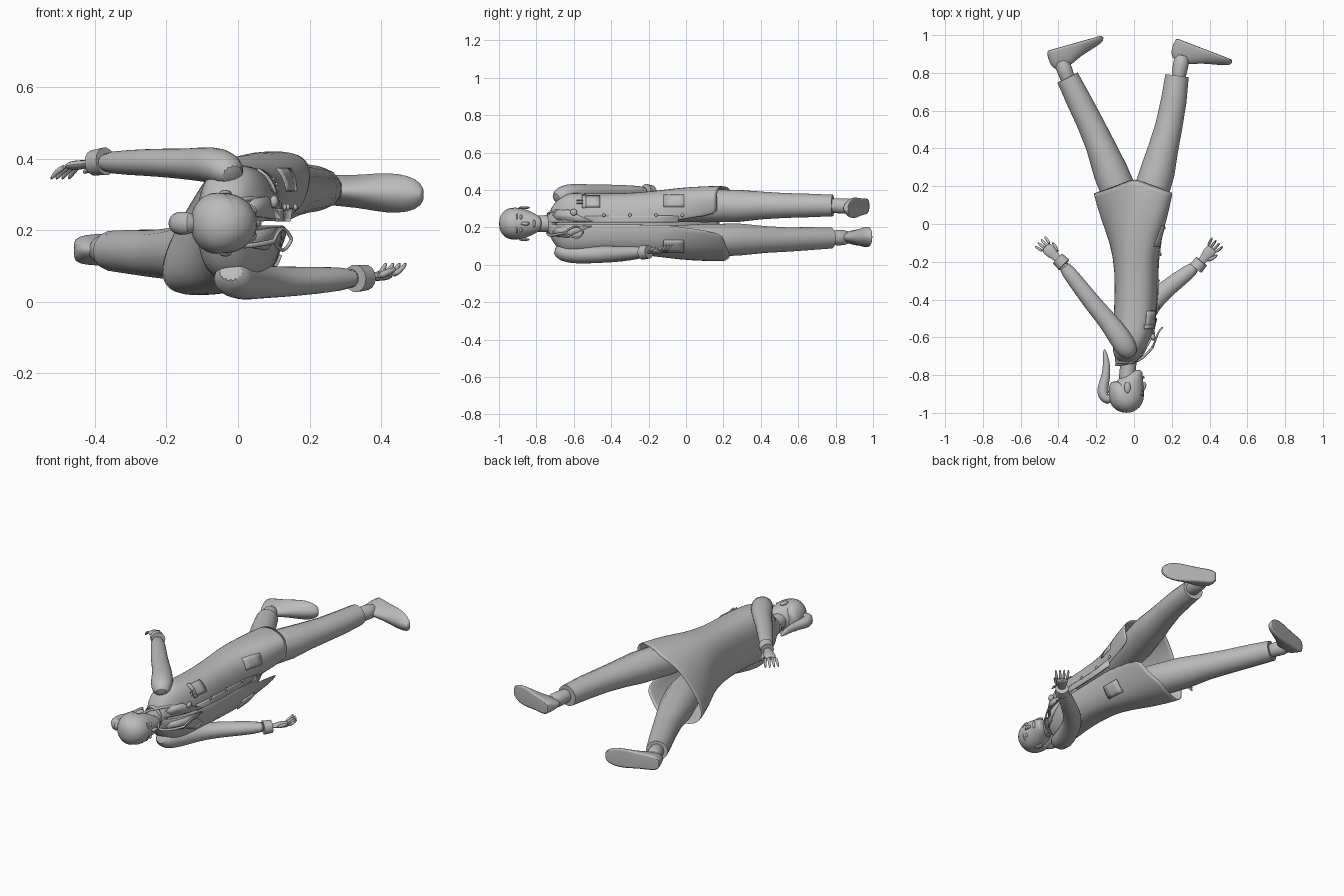
import bpy, bmesh, math
from mathutils import Vector as V

if "Cube" in bpy.data.objects:
    bpy.data.objects.remove(bpy.data.objects["Cube"])

grey = bpy.data.materials.new("plain grey")
grey.use_nodes = True
grey.diffuse_color = (0.5, 0.5, 0.5, 1)
grey.node_tree.nodes["Principled BSDF"].inputs["Base Color"].default_value = (0.5, 0.5, 0.5, 1)
MID = 0.22          # body's mid plane in z
Z = V((0, 0, 1))


def finish(name, bm, smooth=1, thick=0):
    bmesh.ops.recalc_face_normals(bm, faces=bm.faces)
    me = bpy.data.meshes.new(name)
    bm.to_mesh(me)
    bm.free()
    me.materials.append(grey)
    ob = bpy.data.objects.new(name, me)
    bpy.context.collection.objects.link(ob)
    if thick:
        mod = ob.modifiers.new("thickness", "SOLIDIFY")
        mod.thickness = thick
    if smooth:
        ob.modifiers.new("smooth", "SUBSURF").levels = smooth
        ob.modifiers["smooth"].render_levels = smooth
    bpy.ops.object.select_all(action="DESELECT")
    ob.select_set(True)
    bpy.context.view_layer.objects.active = ob
    bpy.ops.object.shade_smooth_by_angle(angle=math.radians(45))
    return ob


def skin(name, rings, closed=True, caps=True, smooth=1, thick=0):
    """Bridge a row of point rings into one surface."""
    bm = bmesh.new()
    rows = [[bm.verts.new(p) for p in ring] for ring in rings]
    n = len(rows[0])
    for a, b in zip(rows, rows[1:]):
        for i in range(n if closed else n - 1):
            j = (i + 1) % n
            bm.faces.new((a[i], a[j], b[j], b[i]))
    if caps:
        bm.faces.new(rows[0])
        bm.faces.new(rows[-1])
    return finish(name, bm, smooth, thick)


def oval(c, u, v, n=14):
    return [V(c) + u * math.cos(t) + v * math.sin(t)
            for t in (math.tau * i / n for i in range(n))]


def limb(name, stations, flat=1.0, n=14, smooth=1):
    """Tube through (x, y, z, radius); flat scales it across the xy plane normal."""
    pts = [V(s[:3]) for s in stations]
    rings = []
    for i, s in enumerate(stations):
        d = (pts[min(i + 1, len(pts) - 1)] - pts[max(i - 1, 0)]).normalized()
        u = d.cross(Z).normalized()
        rings.append(oval(pts[i], u * s[3], u.cross(d) * s[3] * flat, n))
    return skin(name, rings, smooth=smooth)


def upright(name, stations):
    """Body shape from (y, centre x, half depth, half width)."""
    return skin(name, [oval((x, y, MID), V((rx, 0, 0)), Z * rz, 16)
                       for y, x, rx, rz in stations])


def ball(name, c, r):
    bm = bmesh.new()
    bmesh.ops.create_uvsphere(bm, u_segments=16, v_segments=10, radius=1)
    bmesh.ops.scale(bm, vec=r, verts=bm.verts)
    bmesh.ops.translate(bm, vec=c, verts=bm.verts)
    return finish(name, bm, 0)


def wire(name, pts, r):
    cu = bpy.data.curves.new(name, "CURVE")
    cu.dimensions = "3D"
    cu.bevel_depth, cu.bevel_resolution, cu.use_fill_caps = r, 2, True
    sp = cu.splines.new("NURBS")
    sp.points.add(len(pts) - 1)
    for p, q in zip(sp.points, pts):
        p.co = (*q, 1)
    sp.use_endpoint_u, sp.order_u = True, 3
    cu.materials.append(grey)
    bpy.context.collection.objects.link(bpy.data.objects.new(name, cu))


# Coat: y, centre x, half depth, half width, stride shear
COAT = [(-.735, -.035, .05, .055, 0), (-.70, -.035, .072, .12, 0), (-.65, -.02, .095, .165, 0),
        (-.57, -.005, .108, .165, 0), (-.45, .01, .115, .16, 0), (-.25, .012, .112, .165, 0),
        (-.1, .005, .13, .185, .1), (.03, 0, .15, .198, .3), (.25, -.005, .165, .205, .56)]


def coat_point(station, a):
    y, x, rx, rz, shear = station
    power = 0.8
    c, s = math.cos(a), math.sin(a)
    dz = rz * math.copysign(abs(s) ** power, s)
    px = x + rx * math.copysign(abs(c) ** power, c) + shear * dz
    return V((px, y - (.38 * abs(px) * shear / .56 if y > 0 else 0), MID + dz))


rings = []
for st in COAT:
    gap = .01 + max(0, st[0] + .1) * .45
    rings.append([coat_point(st, gap + (math.tau - 2 * gap) * i / 28) for i in range(29)])
skin("coat", rings, closed=False, caps=False, thick=.008)


def on_coat(y, z, lift=.006):
    """Point on the coat front at a given y and z."""
    a, b = [p for p in zip(COAT, COAT[1:]) if p[0][0] <= y <= p[1][0]][0]
    t = (y - a[0]) / (b[0] - a[0])
    st = [p + (q - p) * t for p, q in zip(a, b)]
    s = (z - MID) / st[3]
    ang = math.asin(math.copysign(min(1, abs(s)) ** 1.25, s))
    p = coat_point(st, ang)
    return V((p.x + lift, y, z))


def patch(name, y0, y1, z0, z1, lift=.007):
    """Thin cloth plate that follows the coat front."""
    rows = [[on_coat(y0 + (y1 - y0) * i / 3, z0 + (z1 - z0) * j / 4, lift) for j in range(5)]
            for i in range(4)]
    skin(name, rows, closed=False, caps=False, smooth=0, thick=.008)


patch("chest_pocket", -.55, -.46, .31, .37)
patch("chest_pocket_flap", -.555, -.535, .305, .375, .011)
patch("front_placket", -.54, -.04, .225, .262, .004)
for side in (1, -1):
    tag = "left" if side > 0 else "right"
    patch(tag + "_hip_pocket", -.12, -.01, MID + side * .09, MID + side * .155)
    # Lapel and collar
    lapel = [on_coat(y, MID + side * w, .007) for y, w in
             ((-.715, .045), (-.69, .07), (-.63, .075), (-.60, .055), (-.5, .012), (-.6, .012), (-.69, .02))]
    bm = bmesh.new()
    bm.faces.new([bm.verts.new(p) for p in lapel])
    bmesh.ops.triangulate(bm, faces=bm.faces)
    finish(tag + "_lapel", bm, 0, .009)
for i in range(4):
    p = on_coat(-.44 + i * .14, .265, .008)
    ball("coat_button", p, (.006, .009, .009))
for z in (.33, .345):
    p = on_coat(-.55, z, .015)
    wire("pen", [p, p + V((.004, -.035, 0))], .004)

# Coat collar standing around the neck
skin("collar", [oval((-.035, -.70, MID), V((.07, 0, 0)), Z * .08),
                oval((-.045, -.745, MID), V((.055, 0, 0)), Z * .062)], caps=False, thick=.008)

# Head, neck and hair
upright("neck", [(-.69, -.03, .05, .055), (-.74, -.03, .043, .045), (-.80, -.035, .045, .045),
                 (-.86, -.04, .045, .05)])
upright("head", [(-.772, .018, .018, .022), (-.785, .005, .042, .042), (-.82, -.018, .066, .062),
                 (-.86, -.036, .088, .08), (-.91, -.036, .094, .089), (-.955, -.037, .083, .08),
                 (-.985, -.038, .055, .055), (-1.0, -.038, .018, .02)])
upright("hair_cap", [(-.83, -.088, .035, .05), (-.86, -.075, .06, .078), (-.91, -.06, .077, .091),
                     (-.955, -.048, .08, .084), (-.985, -.042, .057, .06), (-1.0, -.04, .02, .022)])
limb("ponytail", [(-.11, -.91, MID, .02), (-.14, -.935, MID, .033), (-.166, -.91, MID, .034),
                  (-.166, -.86, MID, .03), (-.148, -.81, MID, .024), (-.145, -.75, MID, .02),
                  (-.15, -.70, MID, .015), (-.158, -.66, MID, .004)])
limb("nose", [(.046, -.885, MID, .006), (.056, -.865, MID, .010), (.058, -.845, MID, .012),
              (.045, -.838, MID, .006)], n=8)
ball("mouth", (.047, -.812, MID), (.010, .007, .022))
for side in (1, -1):
    tag = "left" if side > 0 else "right"
    ball(tag + "_ear", (-.035, -.865, MID + side * .085), (.017, .03, .008))
    ball(tag + "_eye", (.044, -.882, MID + side * .034), (.008, .007, .014))
    wire(tag + "_eyebrow", [(.047, -.902, MID + side * .018), (.048, -.91, MID + side * .035),
                            (.034, -.902, MID + side * .052)], .004)

# Stethoscope around the neck with a chest piece
tube = [(.06, -.6, .285), (.055, -.67, .29), (.0, -.73, .285), (-.08, -.745, .25), (-.1, -.745, MID),
        (-.08, -.745, .18), (0, -.735, .155), (.06, -.70, .16), (.10, -.65, .17)]
wire("stethoscope_tube", tube, .007)
ball("chest_piece", on_coat(-.6, .28, .012), (.012, .018, .018))
for z in (.145, .205):
    wire("stethoscope_branch", [(.10, -.65, .17), (.115, -.61, z), (.135, -.56, z),
                                (.15, -.55, .175)], .005)

# Sleeves, the left swung back and the right swung forward
limb("left_sleeve", [(-.01, -.70, .35, .035), (-.035, -.665, .375, .06), (-.075, -.6, .385, .062),
                     (-.14, -.51, .385, .052), (-.22, -.42, .39, .048), (-.31, -.30, .39, .042),
                     (-.385, -.205, .39, .036)], .85)
limb("right_sleeve", [(-.02, -.70, .09, .035), (-.02, -.665, .065, .06), (.01, -.58, .055, .062),
                      (.06, -.47, .056, .056), (.12, -.385, .056, .052), (.22, -.305, .06, .046),
                      (.345, -.212, .068, .036)], .85)


def hand(tag, wrist, d, thumb, curl):
    """Cuff, palm, four bent fingers and a thumb; curl is the z direction of the bend."""
    w, d, t = V(wrist), V(d).normalized(), V(thumb).normalized()
    limb(tag + "_cuff", [(*(w - d * .035), .039), (*(w + d * .012), .036)], smooth=0)
    limb(tag + "_palm", [(*(w - d * .01), .02), (*(w + d * .03), .022), (*(w + d * .06), .034),
                         (*(w + d * .095), .034), (*(w + d * .105), .02)], .42, 10)
    for i in range(4):
        k = i - 1.5
        a = w + d * .095 + t * k * .017
        b = a + d * (.034 - abs(k) * .003) + t * k * .005 + Z * curl * .012
        c = b + d * .022 + t * k * .002 + Z * curl * .022
        limb(tag + "_finger", [(*a, .009), (*b, .0085), (*c, .005)], n=8)
    a = w + d * .035 + t * .02
    limb(tag + "_thumb", [(*a, .012), (*(a + d * .03 + t * .018 + Z * curl * .012), .01),
                          (*(a + d * .06 + t * .022 + Z * curl * .02), .006)], n=8)


hand("left", (-.395, -.192, .39), (-.72, .7, -.1), (.7, .72, 0), -1)
hand("right", (.35, -.207, .068), (.64, .77, .06), (.77, -.64, 0), 1)

# Trousers in mid stride
limb("left_trouser", [(.02, -.1, .31, .085), (.07, .1, .315, .095), (.125, .28, .315, .092),
                      (.155, .40, .317, .08), (.185, .52, .317, .072), (.21, .65, .317, .068),
                      (.228, .785, .317, .062)], .95, smooth=0)
limb("right_trouser", [(.0, -.1, .13, .085), (-.05, .1, .13, .095), (-.125, .28, .135, .092),
                       (-.18, .42, .135, .077), (-.235, .54, .135, .07), (-.295, .66, .14, .066),
                       (-.352, .775, .143, .06)], .95, smooth=0)


def shoe(tag, heel, toe, up, ankle):
    """Flat soled shoe: position along the sole, height, half width."""
    h, t, up = V(heel), V(toe), V(up).normalized()
    rings = []
    for k, tall, wide in ((0, .06, .022), (.06, .10, .04), (.2, .115, .045), (.38, .095, .046),
                          (.55, .068, .054), (.75, .05, .058), (.92, .034, .045), (1, .018, .016)):
        c = h.lerp(t, k)
        dome = [c + Z * wide * math.cos(a) * (1 - .25 * math.sin(a)) + up * (.008 + tall * math.sin(a))
                for a in (math.pi * i / 10 for i in range(11))]
        rings.append(dome + [c - Z * wide, c, c + Z * wide])
    skin(tag + "_shoe", rings)
    a = V(ankle)
    base = h.lerp(t, .2) + up * .06
    limb(tag + "_ankle", [(*a, .04), (*a.lerp(base, .6), .042), (*base, .045)])


shoe("left", (.22, .985, .315), (.525, .868, .30), (-.36, -.93, 0), (.228, .74, .317))
shoe("right", (-.465, .915, .145), (-.165, 1.0, .15), (.25, -.97, 0), (-.335, .73, .143))
